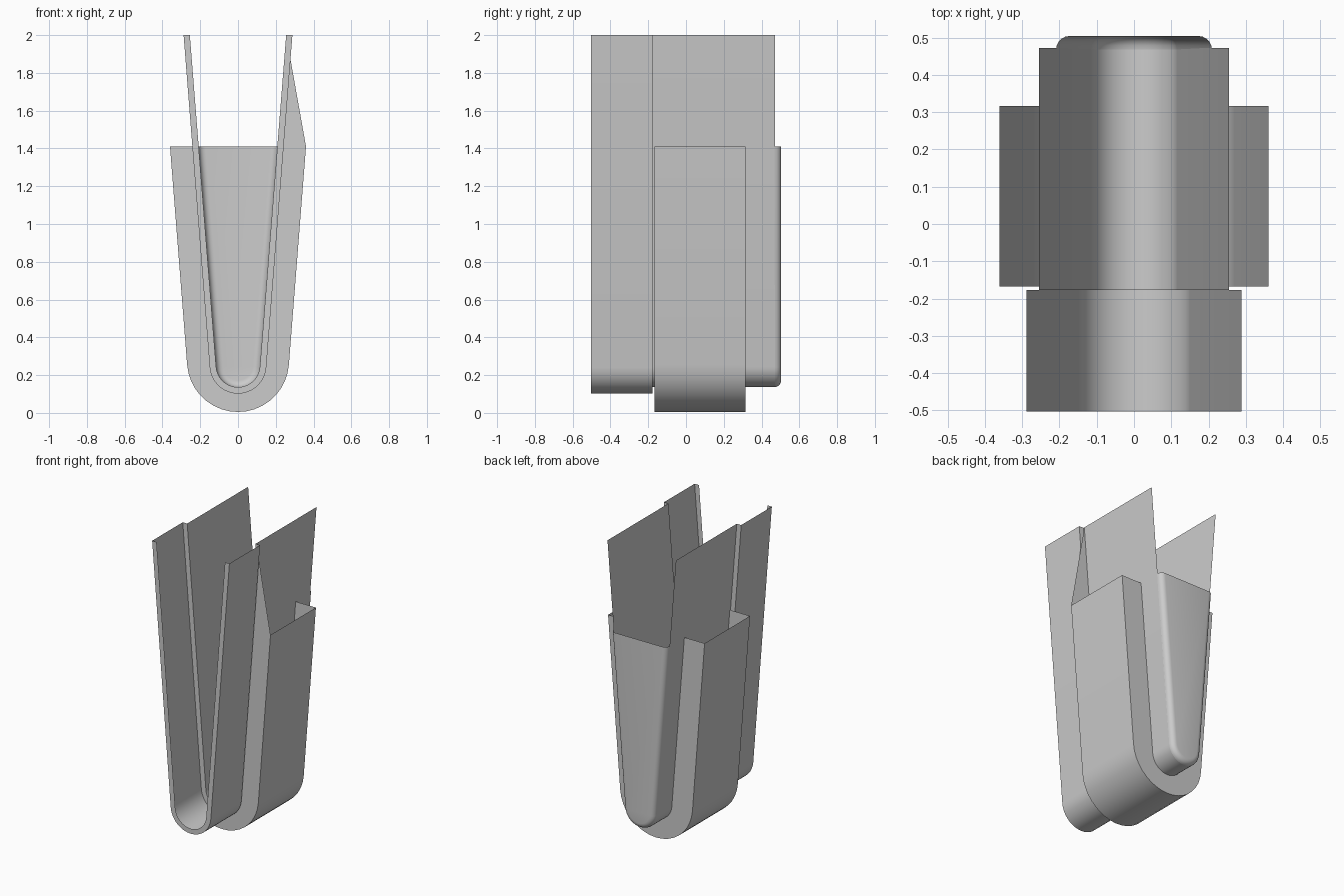
import bpy, bmesh, math

if "Cube" in bpy.data.objects:
    bpy.data.objects.remove(bpy.data.objects["Cube"])

ARC = 18


def u_profile(xt, zt, r, zc):
    """Right wall, round bottom and left wall of a flared U, as (x, z) points."""
    h = zt - zc
    a = math.acos(r / math.hypot(xt, h)) - math.atan2(h, xt)
    pts = [(xt, zt)]
    for i in range(ARC + 1):
        t = -a - (math.pi - 2 * a) * i / ARC
        pts.append((r * math.cos(t), zc + r * math.sin(t)))
    pts.append((-xt, zt))
    return pts


def loft(name, rings, fill_end=False, extra=()):
    """Skin open U profiles given as (y, points); extra holds single faces."""
    bm = bmesh.new()
    rows = [[bm.verts.new((x, y, z)) for x, z in pts] for y, pts in rings]
    for a, b in zip(rows, rows[1:]):
        for i in range(len(a) - 1):
            bm.faces.new((a[i], a[i + 1], b[i + 1], b[i]))
    if fill_end:
        bm.faces.new(rows[-1])
    for face in extra:
        bm.faces.new([bm.verts.new(p) for p in face])
    bmesh.ops.remove_doubles(bm, verts=bm.verts, dist=0.0005)
    bmesh.ops.recalc_face_normals(bm, faces=bm.faces)
    me = bpy.data.meshes.new(name)
    bm.to_mesh(me)
    bm.free()
    ob = bpy.data.objects.new(name, me)
    bpy.context.collection.objects.link(ob)
    bpy.ops.object.select_all(action='DESELECT')
    ob.select_set(True)
    bpy.context.view_layer.objects.active = ob
    bpy.ops.object.shade_smooth_by_angle(angle=math.radians(30))
    return ob


outer = u_profile(0.288, 2.0, 0.15, 0.252)
inner = u_profile(0.255, 2.0, 0.116, 0.252)
low = u_profile(0.209, 1.41, 0.116, 0.252)      # inner walls cut at the saddle top
saddle = u_profile(0.36, 1.41, 0.27, 0.275)

# Front band: outer skin with a thin inward lip at each end
loft("front_band", [(-0.503, inner), (-0.503, outer), (-0.177, outer), (-0.177, inner)])

# Main trough walls
loft("trough", [(-0.177, inner), (0.472, inner)])

# Closed back end with a rounded rim, lower than the walls
R = 0.036
rings = []
for i in range(6):
    t = math.pi / 2 * i / 5
    d = R * (1 - math.cos(t))
    rings.append((0.468 + R * math.sin(t), u_profile(0.209 - d, 1.41, 0.116 - d, 0.252)))
loft("back_wall", rings, fill_end=True)

# Outer saddle with side faces and a gusset on the right wall
gusset = [(0.209, -0.168, 1.41), (0.36, -0.168, 1.41), (0.255, -0.168, 2.0)]
loft("saddle", [(-0.168, low), (-0.168, saddle), (0.316, saddle), (0.316, low)],
     extra=[gusset])
